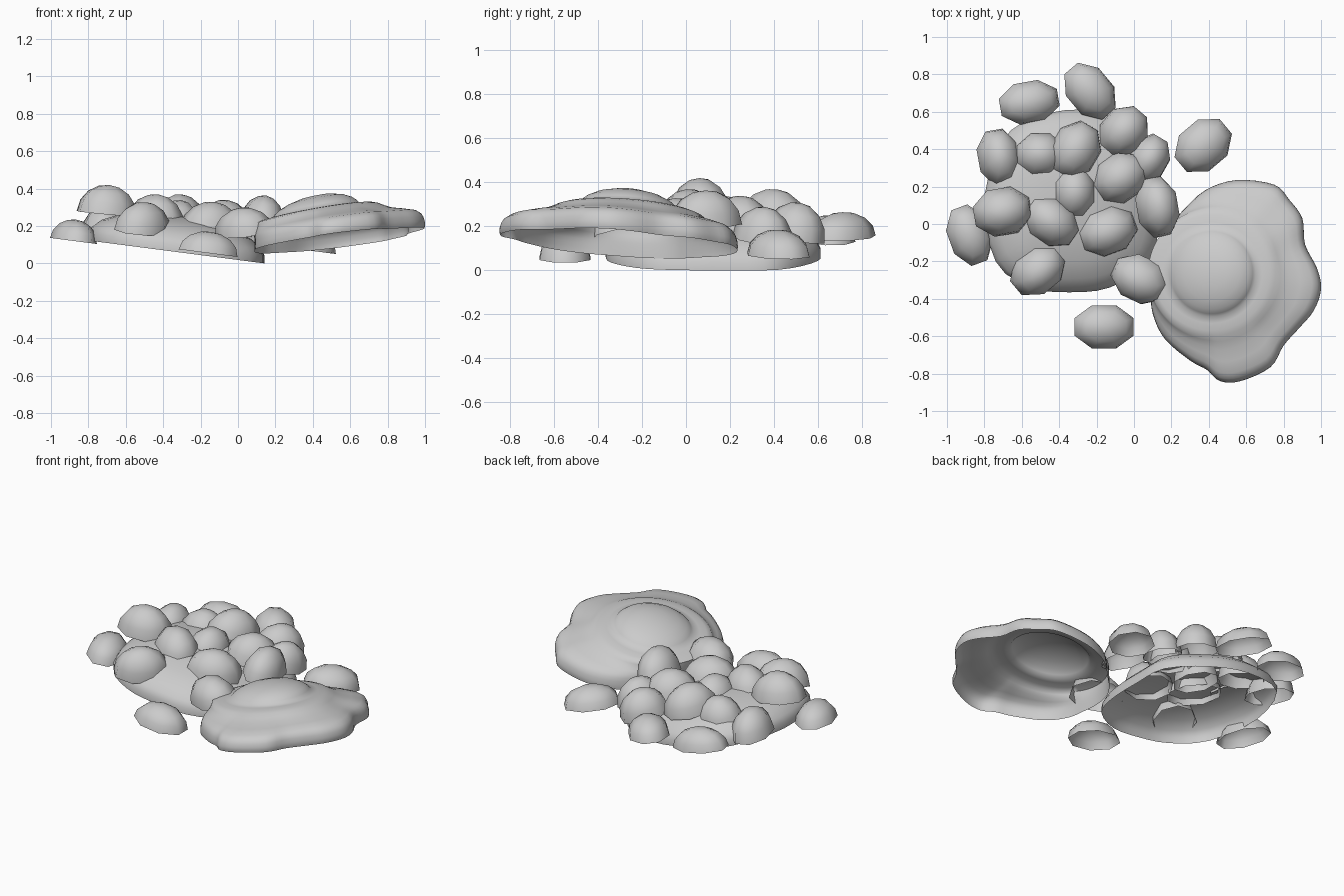
import bpy, bmesh, math
from mathutils import Vector, Matrix

if "Cube" in bpy.data.objects:
    bpy.data.objects.remove(bpy.data.objects["Cube"])


def smooth_loop(pts, n):
    # Closed Catmull-Rom curve through the points, n samples per span
    p = [Vector(q) for q in pts]
    out = []
    for i in range(len(p)):
        a, b, c, d = (p[(i + k) % len(p)] for k in (-1, 0, 1, 2))
        for j in range(n):
            t = j / n
            out.append(0.5 * (2 * b + (c - a) * t + (2 * a - 5 * b + 4 * c - d) * t * t
                              + (3 * b - a - 3 * c + d) * t ** 3))
    return out


def loft(name, rings, tip, angle=60):
    # Skin stacked rings and close the top with a fan; the bottom stays open
    bm = bmesh.new()
    rows = [[bm.verts.new(co) for co in r] for r in rings]
    n = len(rows[0])
    for lo, hi in zip(rows, rows[1:]):
        for i in range(n):
            bm.faces.new((lo[i], lo[(i + 1) % n], hi[(i + 1) % n], hi[i]))
    top = bm.verts.new(tip)
    for i in range(n):
        bm.faces.new((rows[-1][i], rows[-1][(i + 1) % n], top))
    me = bpy.data.meshes.new(name)
    bm.to_mesh(me)
    bm.free()
    ob = bpy.data.objects.new(name, me)
    bpy.context.collection.objects.link(ob)
    bpy.ops.object.select_all(action='DESELECT')
    ob.select_set(True)
    bpy.context.view_layer.objects.active = ob
    bpy.ops.object.shade_smooth_by_angle(angle=math.radians(angle))
    return ob


# Fried egg: wavy white, raised step and yolk on a tilted plane
def egg_z(x, y):
    return 0.125 + 0.135 * (x - 0.5) - 0.075 * (y + 0.3)


white = [(.55, .235), (.38, .18), (.25, .06), (.14, -.06), (.095, -.2), (.09, -.35),
         (.10, -.48), (.165, -.615), (.30, -.73), (.39, -.78), (.46, -.84), (.57, -.84),
         (.73, -.765), (.80, -.65), (.88, -.56), (.96, -.465), (1.0, -.35), (.98, -.24),
         (.915, -.11), (.90, .03), (.83, .13), (.75, .21)][::-1]
edge = smooth_loop(white, 4)
yolk = Vector((.415, -.26))


def egg_ring(blend, rad, h):
    # blend 1 = wavy outline, 0 = circle of radius rad around the yolk
    ring = []
    for e in edge:
        c = yolk + (e - yolk).normalized() * rad
        q = c.lerp(e, blend)
        ring.append((q.x, q.y, egg_z(q.x, q.y) + h * (1 + .25 * (q.x - .5))))
    return ring


white_profile = [(.985, .34, -.006), (1, .34, .008), (.995, .34, .024), (.97, .34, .045),
                 (.92, .34, .066), (.8, .34, .086), (.55, .34, .103), (.3, .34, .118),
                 (.12, .34, .138), (0, .34, .154), (0, .31, .164), (0, .27, .170),
                 (0, .235, .174), (0, .22, .192), (0, .195, .212), (0, .15, .234), (0, .08, .252)]
loft("fried_egg", [egg_ring(*p) for p in white_profile],
     (yolk.x, yolk.y, egg_z(*yolk) + .253))


# Sauce mound under the beans
mound_pts = [(-.8, .15), (-.74, -.2), (-.55, -.34), (-.34, -.365), (-.13, -.34), (.06, -.22),
             (.13, -.05), (.14, .2), (.12, .42), (-.1, .57), (-.36, .61), (-.66, .5)]
medge = smooth_loop(mound_pts, 3)
mid = Vector((-.33, .12))
mound = []
for f, h in [(1, 0), (1, .04), (.96, .075), (.85, .12), (.65, .16), (.35, .19)]:
    pts = [mid.lerp(e, f) for e in medge]
    mound.append([(p.x, p.y, .13 * (.14 - p.x) + h) for p in pts])
loft("sauce_mound", mound, (mid.x, mid.y, .062 + .20))


# Beans: open half ellipsoids (x, y, half length, half width, turn, top z)
beans = [(-.56, .65, .165, .115, 10, .25), (-.235, .71, .165, .12, -50, .265),
         (.37, .42, .165, .13, 40, .185), (-.05, .5, .145, .125, 50, .31),
         (-.72, .36, .155, .115, 100, .31), (-.50, .37, .14, .125, 0, .33),
         (-.31, .40, .16, .13, 60, .37), (-.32, .17, .145, .12, 90, .34),
         (-.07, .25, .155, .13, 35, .34), (.08, .35, .14, .11, 60, .29),
         (.13, .09, .165, .115, 100, .365), (-.14, -.04, .165, .13, 20, .33),
         (-.44, .01, .16, .125, -35, .37), (-.70, .065, .16, .13, 10, .42),
         (-.88, -.06, .165, .115, 110, .235), (-.51, -.25, .16, .125, 40, .33),
         (.03, -.30, .16, .125, -25, .30), (-.16, -.55, .165, .12, 0, .17)]
loose = (0, 1, 2, 14, 17)
for i, (x, y, a, b, turn, top) in enumerate(beans):
    k = 0 if i in loose else 1
    h = .155 if k else .115
    lean = Vector((.13 + .1 * k * (x - mid.x), .5 * k * (y - mid.y), 1))
    if i == 16:  # bean resting on the edge of the egg
        lean, h = Vector((-.15, -.2, 1)), .135
    m = (Matrix.Translation((x - lean.x * .2 * h * k, y - lean.y * .2 * h * k, top - h))
         @ Vector((0, 0, 1)).rotation_difference(lean).to_matrix().to_4x4()
         @ Matrix.Rotation(math.radians(turn), 4, 'Z'))
    rings = []
    for lat in (0, 24, 47, 70):
        c, s = math.cos(math.radians(lat)), math.sin(math.radians(lat))
        rings.append([m @ Vector((a * 1.04 * c * math.cos(t), b * 1.04 * c * math.sin(t), h * s))
                      for t in [math.tau * (j + .5) / 8 for j in range(8)]])
    loft("bean_%02d" % (i + 1), rings, m @ Vector((0, 0, h)))
